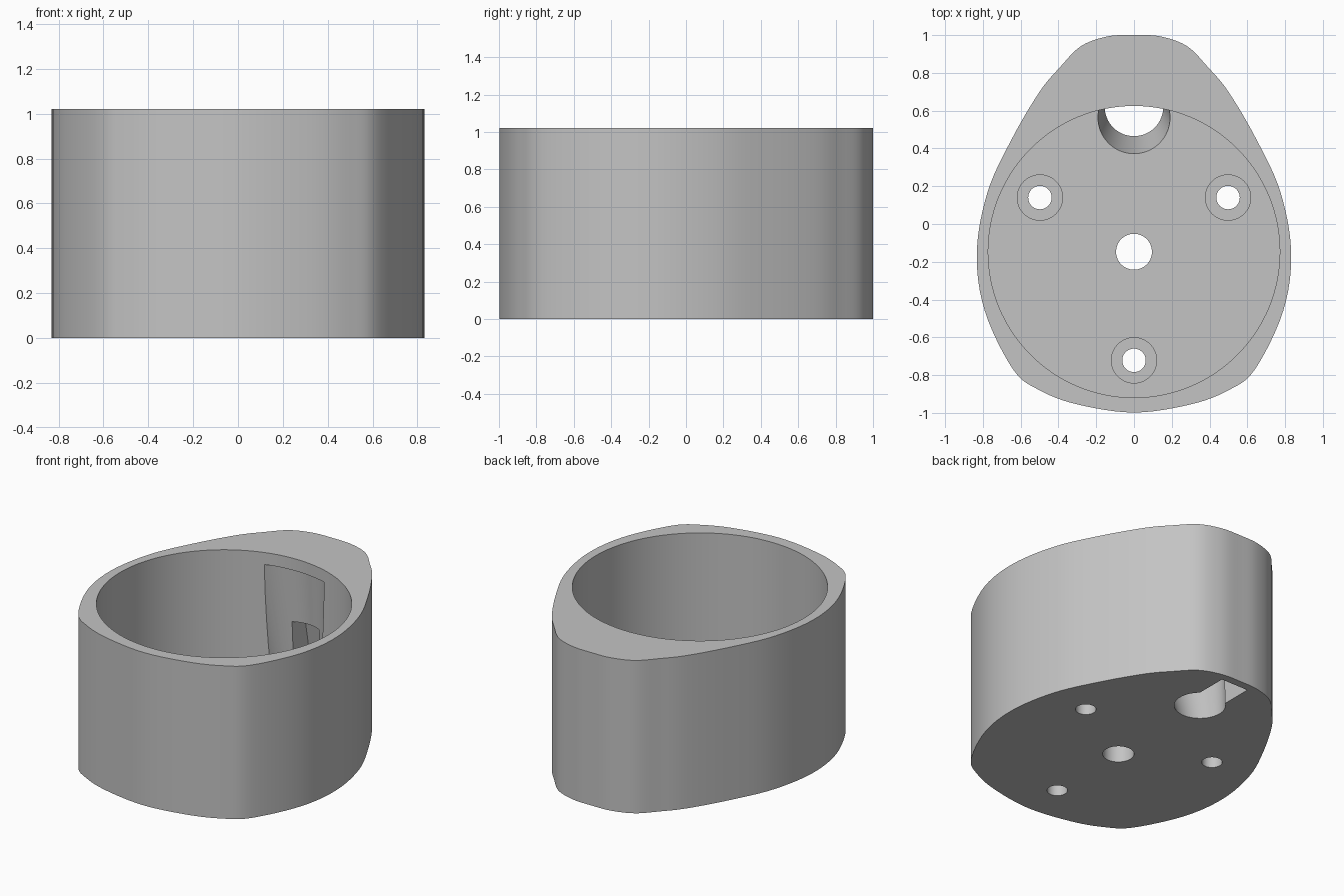
import bpy, bmesh, math
from mathutils import Vector

old = bpy.data.objects.get("Cube")
if old:
    bpy.data.objects.remove(old, do_unlink=True)

HEIGHT, FLOOR = 1.02, 0.3
POCKET_Y, POCKET_R = -0.147, 0.772
LEAN = 0.19  # forward lean of the cable channel per unit of height


def loft(name, bottom, top):
    """Solid between two matching rings of points."""
    bm = bmesh.new()
    a = [bm.verts.new(p) for p in bottom]
    b = [bm.verts.new(p) for p in top]
    bm.faces.new(a[::-1])
    bm.faces.new(b)
    n = len(a)
    for i in range(n):
        j = (i + 1) % n
        bm.faces.new((a[i], a[j], b[j], b[i]))
    bmesh.ops.recalc_face_normals(bm, faces=bm.faces)
    mesh = bpy.data.meshes.new(name)
    bm.to_mesh(mesh)
    bm.free()
    obj = bpy.data.objects.new(name, mesh)
    bpy.context.collection.objects.link(obj)
    return obj


def ring(x, y, z, r, n=64):
    return [(x + r * math.cos(math.tau * i / n), y + r * math.sin(math.tau * i / n), z)
            for i in range(n)]


def rod(name, x, y, z0, z1, r, n=64):
    return loft(name, ring(x, y, z0, r, n), ring(x, y, z1, r, n))


def smooth_loop(pts, steps=6):
    """Closed Catmull-Rom curve through the points."""
    out, n = [], len(pts)
    for i in range(n):
        p0, p1, p2, p3 = (Vector(pts[(i + k) % n]) for k in (-1, 0, 1, 2))
        for s in range(steps):
            t = s / steps
            out.append(0.5 * (2 * p1 + (p2 - p0) * t
                              + (2 * p0 - 5 * p1 + 4 * p2 - p3) * t * t
                              + (3 * p1 - p0 - 3 * p2 + p3) * t ** 3))
    return out


# Egg-shaped body
half = [(0.14, 0.993), (0.28, 0.942), (0.39, 0.832), (0.5, 0.7), (0.647, 0.45),
        (0.775, 0.17), (0.832, -0.15), (0.79, -0.46), (0.64, -0.77), (0.5, -0.88),
        (0.3, -0.955)]
outline = smooth_loop([(0, 1)] + half + [(0, -0.998)] + [(-x, y) for x, y in reversed(half)])
body = loft("holder_body", [(p.x, p.y, 0) for p in outline],
            [(p.x, p.y, HEIGHT) for p in outline])

# Round pocket and centre hole
cutters = [rod("pocket_cutter", 0, POCKET_Y, FLOOR, 2, POCKET_R, 128),
           rod("centre_hole_cutter", 0, POCKET_Y, -0.1, 0.5, 0.095)]

# Three counterbored screw holes
for x, y in ((-0.498, 0.14), (0.498, 0.14), (0, -0.722)):
    cutters.append(rod("screw_hole_cutter", x, y, -0.1, 0.5, 0.062))
    cutters.append(rod("counterbore_cutter", x, y, 0.18, 0.5, 0.12))


# Leaning, flared cable channel behind the pocket
def channel_ring(z):
    return ring(0, 0.62 - LEAN * z, z, 0.155 + 0.12 * z)


cutters.append(loft("channel_cutter", channel_ring(-0.1), channel_ring(0.94)))


# Narrow slot running back from the channel
def slot_ring(z):
    return [(x, y - LEAN * z, z) for x, y in
            ((-0.1, 0.62), (0.1, 0.62), (0.1, 0.947), (-0.1, 0.947))]


cutters.append(loft("slot_cutter", slot_ring(-0.1), slot_ring(0.545)))

for c in cutters:
    c.hide_render = True
    mod = body.modifiers.new(c.name, 'BOOLEAN')
    mod.operation = 'DIFFERENCE'
    mod.solver = 'EXACT'
    mod.object = c

# Bake the cuts and drop the cutters
bpy.context.view_layer.update()
baked = bpy.data.meshes.new_from_object(
    body.evaluated_get(bpy.context.evaluated_depsgraph_get()))
body.modifiers.clear()
body.data = baked
for c in cutters:
    bpy.data.objects.remove(c, do_unlink=True)

# Plain grey plastic
mat = bpy.data.materials.new("plain_grey")
mat.use_nodes = True
grey = (0.55, 0.55, 0.55, 1)
mat.diffuse_color = grey
mat.node_tree.nodes["Principled BSDF"].inputs["Base Color"].default_value = grey
body.data.materials.clear()
body.data.materials.append(mat)

bpy.ops.object.select_all(action='DESELECT')
body.select_set(True)
bpy.context.view_layer.objects.active = body
bpy.ops.object.shade_smooth_by_angle(angle=math.radians(30))
